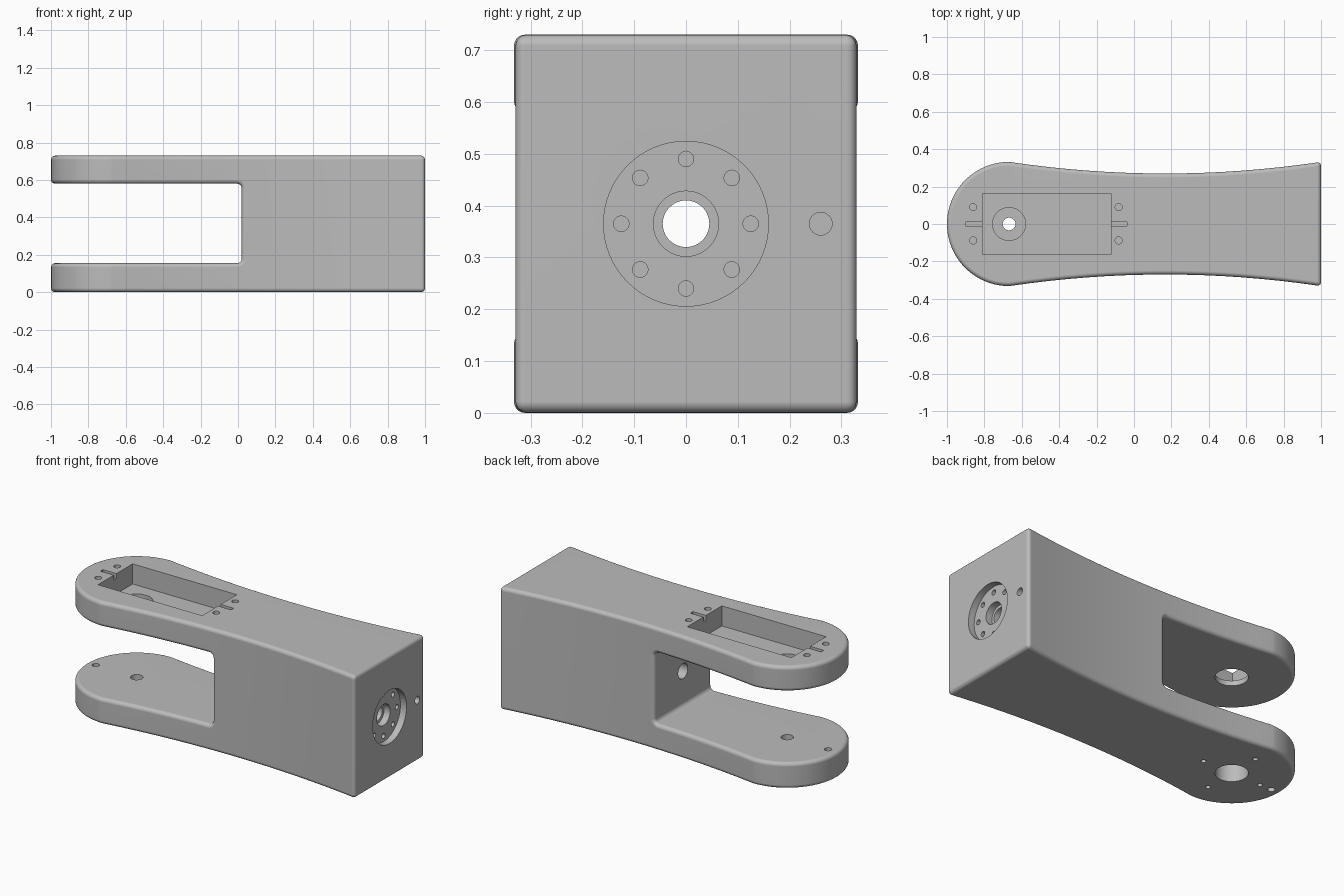
import bpy, bmesh, math
from mathutils import Matrix, Vector

if "Cube" in bpy.data.objects:
    bpy.data.objects.remove(bpy.data.objects["Cube"])

R, CX, H = 0.332, -0.668, 0.73      # rounded end radius, its centre, total height
MID = 0.365                         # height of the end-face features

grey = bpy.data.materials.new("light grey")
grey.diffuse_color = (0.5, 0.5, 0.5, 1)
grey.use_nodes = True
grey.node_tree.nodes["Principled BSDF"].inputs["Base Color"].default_value = grey.diffuse_color


def prism(name, pts, vec):
    """Closed solid made by sweeping a flat outline along a vector."""
    bm = bmesh.new()
    face = bm.faces.new([bm.verts.new(p) for p in pts])
    res = bmesh.ops.extrude_face_region(bm, geom=[face])
    verts = [g for g in res["geom"] if isinstance(g, bmesh.types.BMVert)]
    bmesh.ops.translate(bm, verts=verts, vec=Vector(vec))
    bmesh.ops.recalc_face_normals(bm, faces=bm.faces[:])
    me = bpy.data.meshes.new(name)
    bm.to_mesh(me)
    bm.free()
    ob = bpy.data.objects.new(name, me)
    bpy.context.collection.objects.link(ob)
    return ob


def box(x0, x1, y0, y1, z0, z1):
    return prism("cutter", [(x0, y0, z0), (x1, y0, z0), (x1, y1, z0), (x0, y1, z0)],
                 (0, 0, z1 - z0))


def hole_z(x, y, r, z0, z1, n=32):
    pts = [(x + r * math.cos(a), y + r * math.sin(a), z0)
           for a in (2 * math.pi * i / n for i in range(n))]
    return prism("cutter", pts, (0, 0, z1 - z0))


def hole_x(y, z, r, x0, x1, n=32):
    pts = [(x0, y + r * math.cos(a), z + r * math.sin(a))
           for a in (2 * math.pi * i / n for i in range(n))]
    return prism("cutter", pts, (x1 - x0, 0, 0))


def apply(ob, mod):
    bpy.context.view_layer.objects.active = ob
    bpy.ops.object.modifier_apply(modifier=mod.name)


def cut(ob, cutter):
    m = ob.modifiers.new("cut", 'BOOLEAN')
    m.operation, m.solver, m.object = 'DIFFERENCE', 'EXACT', cutter
    apply(ob, m)
    bpy.data.objects.remove(cutter)


# Body outline: waisted sides and a round left end
side = []
for i in range(17):
    x = CX + (1 - CX) * i / 16
    side.append((x, 0.27 + 0.062 * ((x - 0.166) / 0.834) ** 2))
arc = [(CX + R * math.cos(a), R * math.sin(a))
       for a in (math.pi / 2 + math.pi * i / 40 for i in range(1, 40))]
outline = side[::-1] + arc + [(x, -y) for x, y in side]
body = prism("arm_link_body", [(x, y, 0) for x, y in outline], (0, 0, H))

# Fork slot with rounded inner corners
xs, z0, z1, r = 0.02, 0.155, 0.58, 0.025
slot = [(-1.3, z0)]
for cz, start in ((z0 + r, -math.pi / 2), (z1 - r, 0)):
    for i in range(7):
        a = start + math.pi / 2 * i / 6
        slot.append((xs - r + r * math.cos(a), cz + r * math.sin(a)))
slot.append((-1.3, z1))
cut(body, prism("cutter", [(x, -0.6, z) for x, z in slot], (0, 1.2, 0)))

# Rounded outer edges
b = body.modifiers.new("round", 'BEVEL')
b.limit_method, b.angle_limit = 'ANGLE', math.radians(40)
b.width, b.segments, b.use_clamp_overlap = 0.022, 5, False
apply(body, b)

# Motor pocket in the top arm, with its end grooves and screw holes
cut(body, box(-0.81, -0.123, -0.162, 0.164, H - 0.12, H + 0.1))
for x0, x1, xh in ((-0.9, -0.8, -0.86), (-0.13, -0.037, -0.082)):
    cut(body, box(x0, x1, -0.012, 0.012, H - 0.03, H + 0.1))
    for y in (-0.088, 0.09):
        cut(body, hole_z(xh, y, 0.019, H - 0.1, H + 0.1, 20))
cut(body, hole_z(CX, 0, 0.088, H - 0.2, H - 0.09, 40))

# Pivot bore, counterbore and screw holes in the bottom arm
cut(body, hole_z(CX, 0, 0.034, -0.1, 0.25))
cut(body, hole_z(CX, 0, 0.088, -0.1, 0.1, 40))
for k in range(4):
    a = k * math.pi / 2
    cut(body, hole_z(CX + 0.193 * math.cos(a), 0.193 * math.sin(a), 0.014, -0.1, 0.08, 20))
cut(body, hole_z(CX - 0.27, 0, 0.02, -0.1, 0.25, 20))

# Flange recess, stepped bore, bolt circle and pin hole in the end face
cut(body, hole_x(0, MID, 0.159, 0.96, 1.1, 64))
cut(body, hole_x(0, MID, 0.063, 0.92, 1.1, 40))
cut(body, hole_x(0, MID, 0.045, -0.1, 1.1, 40))
for k in range(8):
    a = k * math.pi / 4
    cut(body, hole_x(0.125 * math.cos(a), MID + 0.125 * math.sin(a), 0.015, 0.88, 1.1, 20))
cut(body, hole_x(0.26, MID, 0.022, 0.9, 1.1, 24))

# Smooth shading with crisp edges, and the single colour
body.data.materials.clear()
body.data.materials.append(grey)
for p in body.data.polygons:
    p.material_index = 0
bpy.ops.object.select_all(action='DESELECT')
body.select_set(True)
bpy.context.view_layer.objects.active = body
bpy.ops.object.shade_smooth_by_angle(angle=math.radians(30))
w = body.modifiers.new("flat faces", 'WEIGHTED_NORMAL')
w.keep_sharp = True
